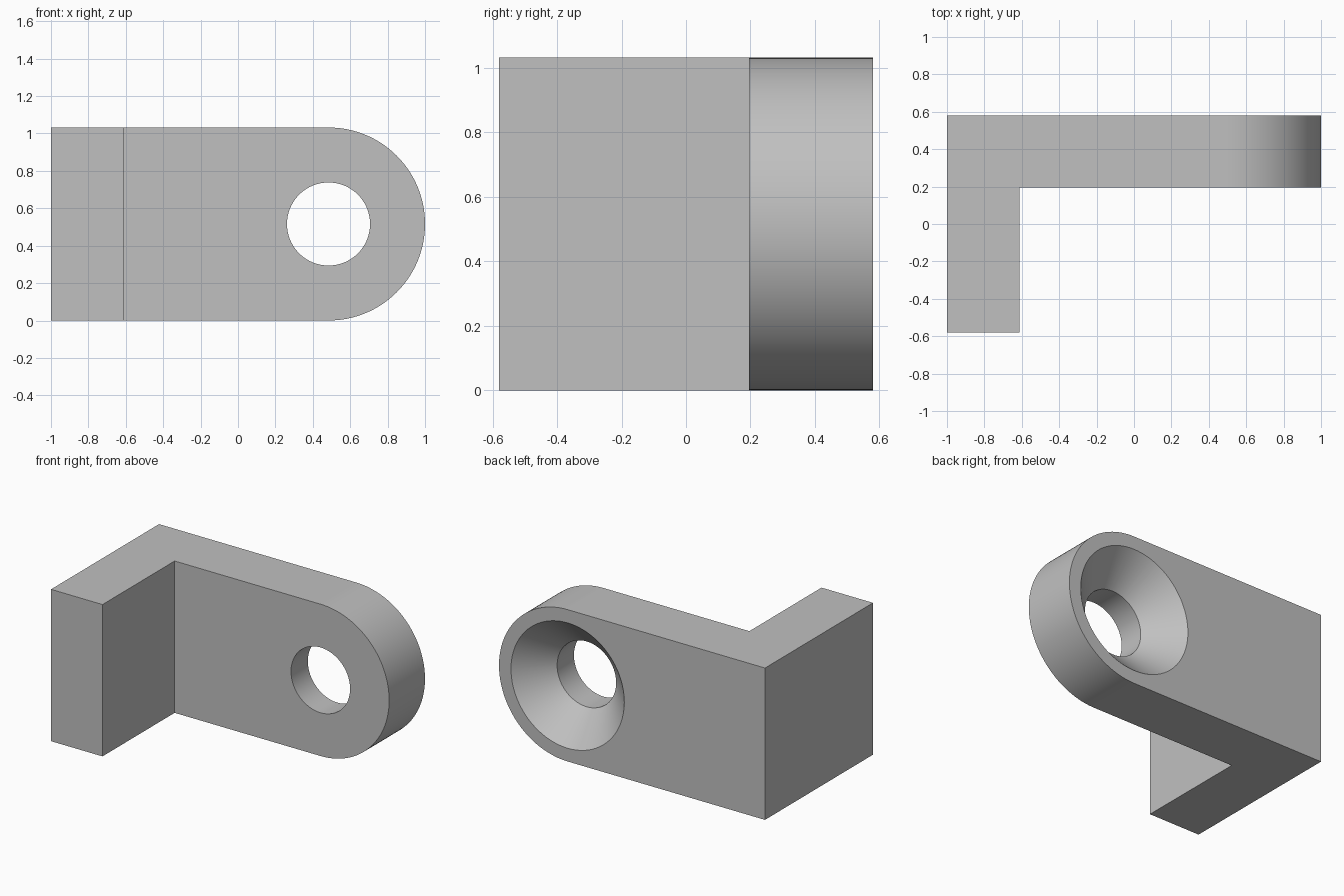
import bpy
import bmesh
from math import pi, sin, cos

cube = bpy.data.objects.get("Cube")
if cube:
    bpy.data.objects.remove(cube, do_unlink=True)

# Main dimensions
LEFT, INNER, RIGHT = -1.0, -0.613, 1.0
FRONT, ARM_FRONT, BACK = -0.58, 0.195, 0.58
HEIGHT = 1.032
R = HEIGHT / 2
HOLE_R, SINK_R = 0.222, 0.426
CX, CZ = RIGHT - R, R
ARC_STEPS, HOLE_STEPS = 64, 96

grey = bpy.data.materials.new("light grey")
grey.use_nodes = True
colour = (0.53, 0.53, 0.53, 1)
grey.diffuse_color = colour
grey.node_tree.nodes["Principled BSDF"].inputs["Base Color"].default_value = colour


def make_object(name, bm):
    bmesh.ops.recalc_face_normals(bm, faces=bm.faces[:])
    mesh = bpy.data.meshes.new(name)
    bm.to_mesh(mesh)
    bm.free()
    mesh.materials.append(grey)
    obj = bpy.data.objects.new(name, mesh)
    bpy.context.collection.objects.link(obj)
    return obj


def extrude_y(bm, faces, distance):
    geom = bmesh.ops.extrude_face_region(bm, geom=faces)["geom"]
    verts = [g for g in geom if isinstance(g, bmesh.types.BMVert)]
    bmesh.ops.translate(bm, verts=verts, vec=(0, distance, 0))


# Bracket: side-by-side flange and round-ended arm profiles, drawn on the arm's front plane
bm = bmesh.new()
low = bm.verts.new((INNER, ARM_FRONT, 0))
high = bm.verts.new((INNER, ARM_FRONT, HEIGHT))
corners = [bm.verts.new((LEFT, ARM_FRONT, z)) for z in (HEIGHT, 0)]
arc = []
for i in range(ARC_STEPS + 1):
    a = -pi / 2 + pi * i / ARC_STEPS
    arc.append(bm.verts.new((CX + R * cos(a), ARM_FRONT, CZ + R * sin(a))))
arm = bm.faces.new([low] + arc + [high])
flange = bm.faces.new([low, high] + corners)

# Thicken both to the back, then pull the flange forward
extrude_y(bm, [arm, flange], BACK - ARM_FRONT)
bm.faces.ensure_lookup_table()
front_flange = [f for f in bm.faces
                if all(abs(v.co.y - ARM_FRONT) < 1e-5 and v.co.x < INNER + 1e-4 for v in f.verts)]
if not front_flange:
    front_flange = [bm.faces.new([low, high] + corners)]
    bm.faces.new([low] + arc + [high])
extrude_y(bm, front_flange, FRONT - ARM_FRONT)
bmesh.ops.delete(bm, geom=[f for f in front_flange if f.is_valid], context="FACES_ONLY")
bmesh.ops.dissolve_limit(bm, angle_limit=0.01, verts=bm.verts[:], edges=bm.edges[:])
bracket = make_object("bracket", bm)

# Countersunk hole cutter: revolved profile, 45 degree cone opening to the back
bm = bmesh.new()
EXTRA = 0.05
sections = [(HOLE_R, ARM_FRONT - EXTRA),
            (HOLE_R, BACK - (SINK_R - HOLE_R)),
            (SINK_R + EXTRA, BACK + EXTRA)]
rings = []
for radius, y in sections:
    angles = [2 * pi * i / HOLE_STEPS for i in range(HOLE_STEPS)]
    rings.append([bm.verts.new((CX + radius * cos(a), y, CZ + radius * sin(a))) for a in angles])
for r0, r1 in zip(rings, rings[1:]):
    for i in range(HOLE_STEPS):
        j = (i + 1) % HOLE_STEPS
        bm.faces.new((r0[i], r0[j], r1[j], r1[i]))
bm.faces.new(rings[0])
bm.faces.new(rings[-1])
cutter = make_object("hole_cutter", bm)
cutter.hide_render = True

# Cut the hole, then discard the cutter
bpy.ops.object.select_all(action="DESELECT")
bpy.context.view_layer.objects.active = bracket
bracket.select_set(True)
cut = bracket.modifiers.new("countersunk hole", "BOOLEAN")
cut.operation = "DIFFERENCE"
cut.solver = "EXACT"
cut.object = cutter
bpy.ops.object.modifier_apply(modifier=cut.name)
bpy.data.objects.remove(cutter, do_unlink=True)

# Smooth curved walls with crisp rims and true flat faces
bpy.ops.object.shade_smooth_by_angle(angle=pi / 6)
weighted = bracket.modifiers.new("flat face normals", "WEIGHTED_NORMAL")
weighted.keep_sharp = True
